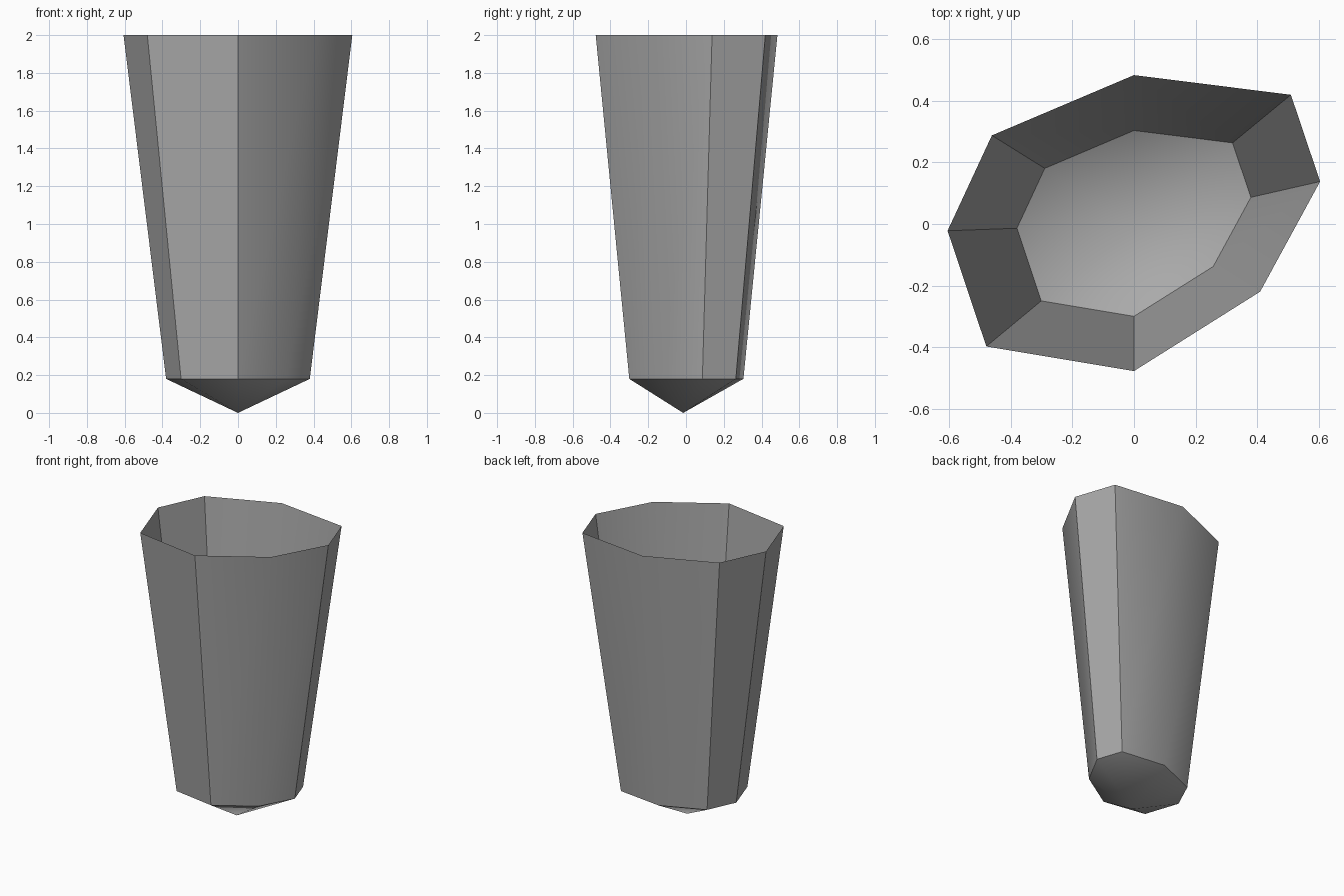
import bpy
import bmesh
import math

cube = bpy.data.objects.get("Cube")
if cube:
    bpy.data.objects.remove(cube, do_unlink=True)

# Plain grey shell colour
grey = bpy.data.materials.new("plain_grey")
grey.use_nodes = True
colour = (0.4, 0.4, 0.4, 1)
grey.diffuse_color = colour
grey.node_tree.nodes["Principled BSDF"].inputs["Base Color"].default_value = colour

# Irregular eight-sided rim, counter-clockwise from the left back corner
RIM = [(0.51, 0.42), (0, 0.484), (-0.462, 0.288), (-0.606, -0.022),
       (-0.48, -0.398), (0, -0.478), (0.41, -0.22), (0.605, 0.138)]
TAPER = 0.628
HEIGHT, SHOULDER = 2.0, 0.18


def ring(bm, scale, z):
    return [bm.verts.new((x * scale, y * scale, z)) for x, y in RIM]


# Open tapered shell with a shallow pointed base
bm = bmesh.new()
top = ring(bm, 1, HEIGHT)
low = ring(bm, TAPER, SHOULDER)
tip = bm.verts.new((0, -0.015, 0))
for i in range(len(RIM)):
    j = (i + 1) % len(RIM)
    bm.faces.new((low[i], low[j], top[j], top[i]))
    bm.faces.new((low[j], low[i], tip))

mesh = bpy.data.meshes.new("tapered_shell")
bm.to_mesh(mesh)
bm.free()
mesh.materials.append(grey)
shell = bpy.data.objects.new("tapered_shell", mesh)
bpy.context.collection.objects.link(shell)

# Soft shallow corners, crisp steep ones
bpy.context.view_layer.objects.active = shell
shell.select_set(True)
bpy.ops.object.shade_smooth_by_angle(angle=math.radians(32))
